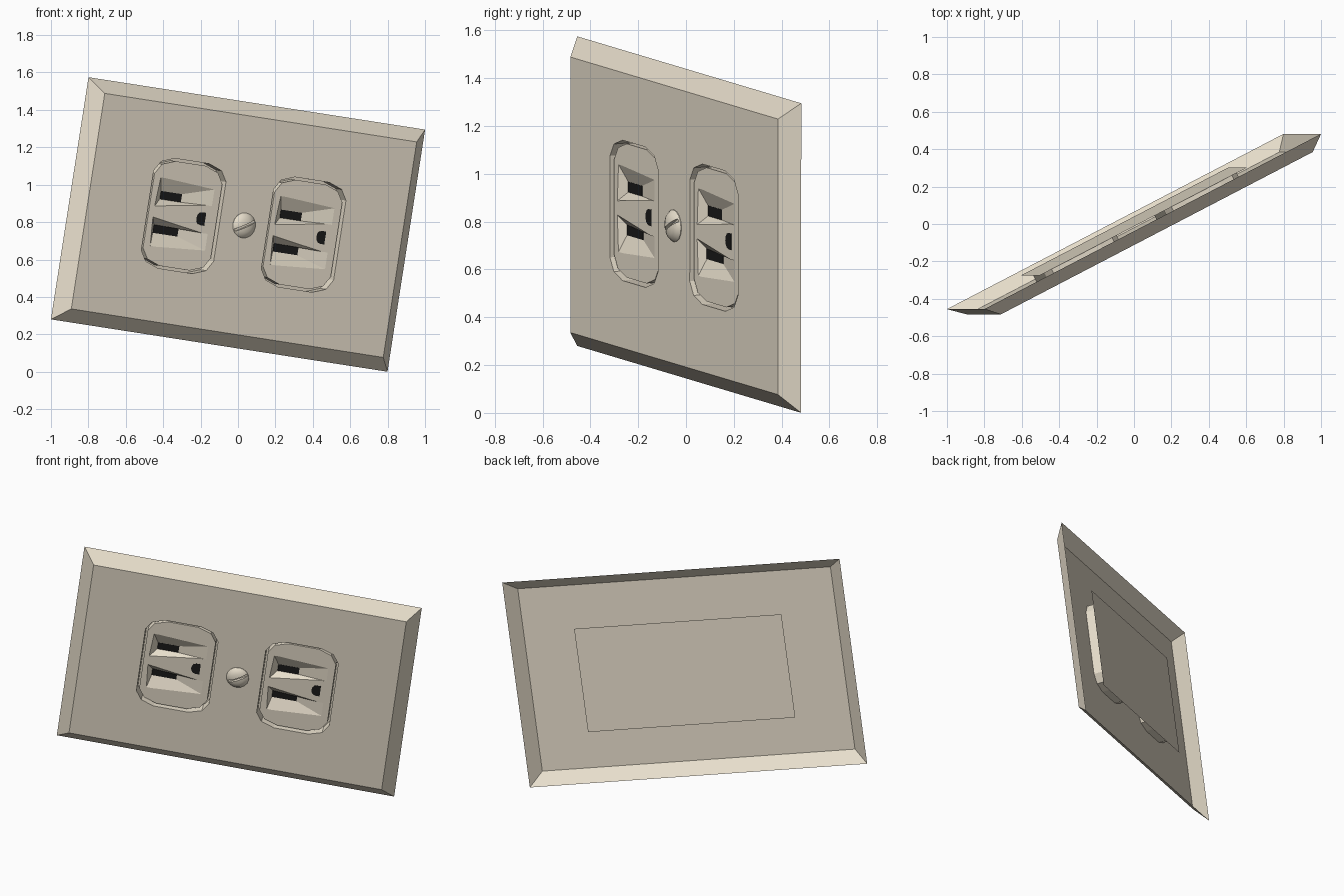
import bpy, bmesh, math
from mathutils import Vector, Matrix

if "Cube" in bpy.data.objects:
    bpy.data.objects.remove(bpy.data.objects["Cube"])

# Local frame: x = long axis of the plate, y = short axis, z = out of the front
U = Vector((0.879, 0.4575, -0.1367)).normalized()
V = Vector((0.1526, 0, 0.9883))
V = (V - U * V.dot(U)).normalized()
N = U.cross(V)
FRAME = Matrix((U, V, N)).transposed().to_4x4()
FRAME.translation = (0, 0.0135, 0.7875)

DEPTH = 0.071          # plate front above its open back
FACE = 0.059           # receptacle face, slightly sunken
FLOOR = 0.028          # bottom of the slot pockets
CENTRES = (-0.367, 0.363)


def material(name, rgb):
    m = bpy.data.materials.new(name)
    m.diffuse_color = (*rgb, 1)
    m.use_nodes = True
    m.node_tree.nodes["Principled BSDF"].inputs["Base Color"].default_value = m.diffuse_color
    return m


IVORY = material("ivory", (0.80, 0.73, 0.60))
BLACK = material("black", (0.01, 0.01, 0.01))


def finish(bm, name, mat):
    bmesh.ops.recalc_face_normals(bm, faces=bm.faces)
    me = bpy.data.meshes.new(name)
    bm.to_mesh(me)
    bm.free()
    me.materials.append(mat)
    ob = bpy.data.objects.new(name, me)
    bpy.context.collection.objects.link(ob)
    ob.matrix_world = FRAME
    return ob


def loft(bm, rings, caps=True):
    """Join (outline, height) rings with quads; return the vertex rings."""
    vs = [[bm.verts.new((x, y, z)) for x, y in pts] for pts, z in rings]
    n = len(vs[0])
    for a, b in zip(vs, vs[1:]):
        for i in range(n):
            j = (i + 1) % n
            bm.faces.new((a[i], a[j], b[j], b[i]))
    if caps:
        bm.faces.new(vs[0][::-1])
        bm.faces.new(vs[-1])
    return vs


def rect(hx, hy, cx=0, cy=0):
    return [(cx - hx, cy - hy), (cx + hx, cy - hy), (cx + hx, cy + hy), (cx - hx, cy + hy)]


def outline(cx, inset=0):
    """Receptacle outline: rectangle with two-step rounded corners."""
    corner = [(0.22, 0.215), (0.184, 0.27), (0.105, 0.297)]
    corner = [(x - inset, y - inset) for x, y in corner]
    pts = []
    for sx, sy in ((1, 1), (-1, 1), (-1, -1), (1, -1)):
        part = corner if sx * sy > 0 else corner[::-1]
        pts += [(cx + sx * x, sy * y) for x, y in part]
    return pts


def cut(ob, cutter):
    cutter.hide_render = True
    mod = ob.modifiers.new("cut", 'BOOLEAN')
    mod.operation = 'DIFFERENCE'
    mod.solver = 'EXACT'
    mod.object = cutter
    bpy.context.view_layer.objects.active = ob
    bpy.ops.object.modifier_apply(modifier=mod.name)
    bpy.data.objects.remove(cutter)


# Cover plate: hollow bevelled shell with two flanged openings
bm = bmesh.new()
back, front = loft(bm, [(rect(1.024, 0.655), 0), (rect(0.949, 0.583), DEPTH)], caps=False)
loops = [front]
for c in CENTRES:
    loops.append(loft(bm, [(outline(c), 0), (outline(c), DEPTH)], caps=False)[1])
edges = [bm.edges.get((l[i], l[(i + 1) % len(l)])) for l in loops for i in range(len(l))]
bmesh.ops.triangle_fill(bm, use_beauty=True, edges=edges, normal=(0, 0, 1))
finish(bm, "cover_plate", IVORY)

# Backing panel behind both receptacles
bm = bmesh.new()
bm.faces.new([bm.verts.new((x, y, 0)) for x, y in rect(0.629, 0.33)])
finish(bm, "backing_panel", IVORY)

for k, c in enumerate(CENTRES, 1):
    # Receptacle body
    bm = bmesh.new()
    loft(bm, [(outline(c, 0.014), 0.001), (outline(c, 0.014), FACE)])
    body = finish(bm, f"receptacle_{k}", IVORY)
    for s, side, half in ((1, "upper", 0.064), (-1, "lower", 0.075)):
        # Tapered pocket leading into each blade slot
        mouth = [(c - 0.175, s * 0.03), (c + 0.165, s * 0.075),
                 (c + 0.165, s * 0.165), (c - 0.165, s * 0.185)]
        slot = rect(half, s * 0.022, c - 0.072, s * 0.092)
        over = 0.01 / (FACE - FLOOR)
        top = [(m[0] + (m[0] - f[0]) * over, m[1] + (m[1] - f[1]) * over)
               for m, f in zip(mouth, slot)]
        bm = bmesh.new()
        loft(bm, [(slot, FLOOR), (top, FACE + 0.01)])
        cut(body, finish(bm, "pocket_cutter", IVORY))
        bm = bmesh.new()
        loft(bm, [(slot, FLOOR - 0.004), (slot, FLOOR + 0.001)])
        finish(bm, f"{side}_slot_{k}", BLACK)
    # Ground hole: flat on one side, rounded on the other
    d = [(c + 0.137, -0.035), (c + 0.137, 0.035)]
    for i in range(7):
        a = math.radians(90 + 30 * i)
        d.append((c + 0.112 + 0.029 * math.cos(a), 0.035 * math.sin(a)))
    bm = bmesh.new()
    loft(bm, [(d, FACE - 0.01), (d, FACE + 0.001)])
    finish(bm, f"ground_hole_{k}", BLACK)

# Domed centre screw with a diagonal driver slot
bm = bmesh.new()
circle = lambda r: [(r * math.cos(math.tau * i / 16), r * math.sin(math.tau * i / 16)) for i in range(16)]
loft(bm, [(circle(r), DEPTH + h) for r, h in
          ((0.068, -0.005), (0.068, 0.003), (0.056, 0.017), (0.035, 0.026), (0.012, 0.03))])
screw = finish(bm, "screw", IVORY)
bm = bmesh.new()
loft(bm, [(rect(0.1, 0.007), DEPTH + 0.008), (rect(0.1, 0.007), DEPTH + 0.06)])
bmesh.ops.rotate(bm, verts=bm.verts, matrix=Matrix.Rotation(math.radians(30), 3, 'Z'))
cut(screw, finish(bm, "slot_cutter", IVORY))
bpy.ops.object.select_all(action='DESELECT')
screw.select_set(True)
bpy.context.view_layer.objects.active = screw
bpy.ops.object.shade_smooth_by_angle(angle=math.radians(40))
